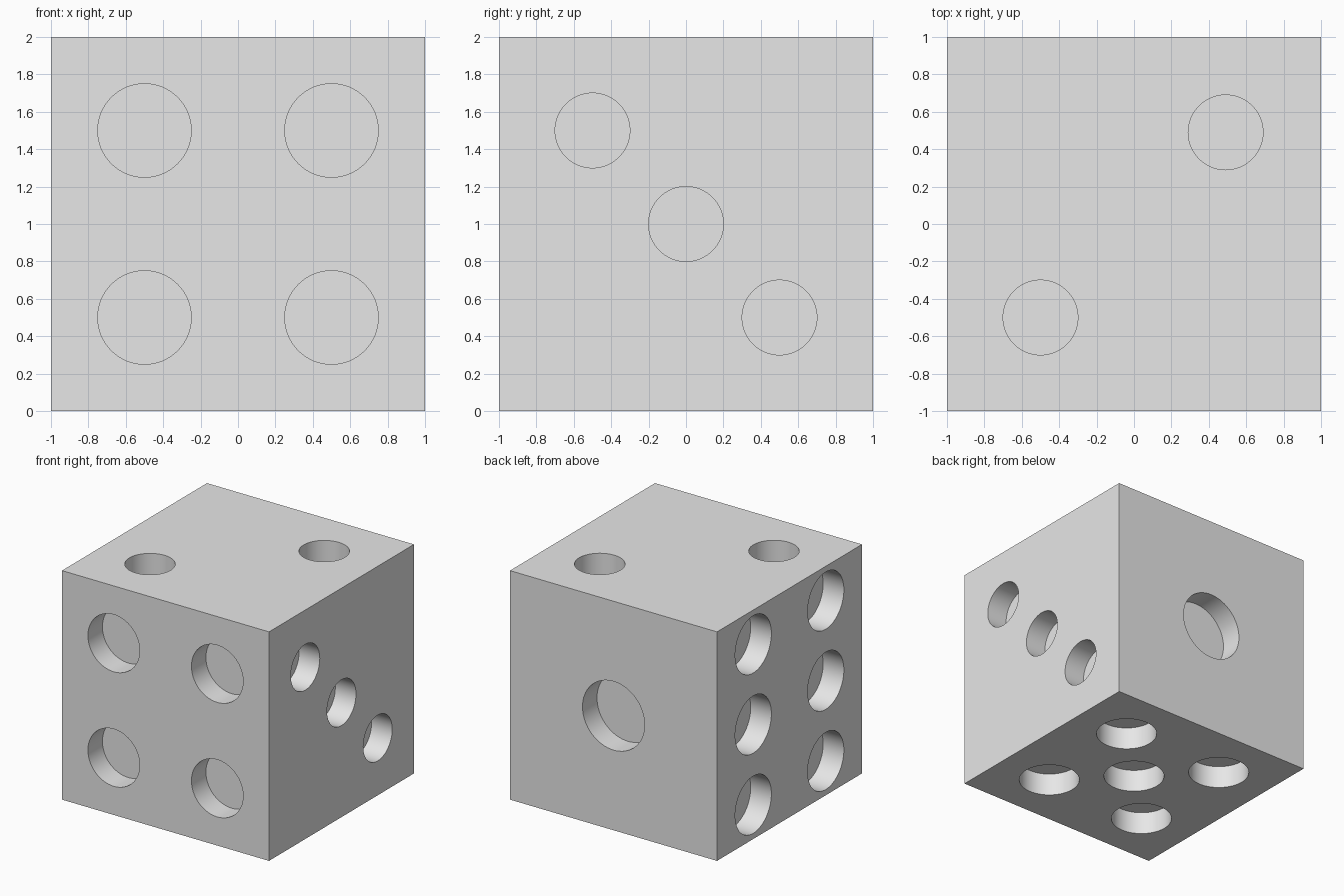
import bpy
import bmesh
import math
from mathutils import Matrix, Vector

cube = bpy.data.objects.get("Cube")
if cube:
    bpy.data.objects.remove(cube, do_unlink=True)

DEPTH = 0.2   # how deep every pip is sunk
SIDES = 64

grey = bpy.data.materials.new("light_grey")
grey.use_nodes = True
grey.diffuse_color = (0.8, 0.8, 0.8, 1)
grey.node_tree.nodes["Principled BSDF"].inputs["Base Color"].default_value = (0.8, 0.8, 0.8, 1)


def make_object(name, bm):
    mesh = bpy.data.meshes.new(name)
    bm.to_mesh(mesh)
    bm.free()
    mesh.materials.append(grey)
    obj = bpy.data.objects.new(name, mesh)
    bpy.context.collection.objects.link(obj)
    return obj


# Solid block
bm = bmesh.new()
bmesh.ops.create_cube(bm, size=2, matrix=Matrix.Translation((0, 0, 1)))
block = make_object("die_block", bm)

# Pips on each face: outward normal, radius, offsets from the cube centre
corners = [(a, b) for a in (-0.5, 0.5) for b in (-0.5, 0.5)]
faces = [
    ((0, 1, 0), 0.3, [(0, 0, 0)]),
    ((0, 0, 1), 0.2, [(-0.5, -0.5, 0), (0.49, 0.49, 0)]),
    ((1, 0, 0), 0.2, [(0, -t, t) for t in (-0.5, 0, 0.5)]),
    ((0, -1, 0), 0.25, [(a, 0, b) for a, b in corners]),
    ((0, 0, -1), 0.25, [(a, b, 0) for a, b in corners + [(0, 0)]]),
    ((-1, 0, 0), 0.25, [(0, a, b) for a in (-0.5, 0.5) for b in (-0.7, 0, 0.7)]),
]

# Cylinders straddling the surface, so half of each sinks into the block
bm = bmesh.new()
for normal, radius, spots in faces:
    normal = Vector(normal)
    turn = normal.to_track_quat('Z', 'Y').to_matrix().to_4x4()
    for spot in spots:
        place = Matrix.Translation(Vector(spot) + normal + Vector((0, 0, 1)))
        bmesh.ops.create_cone(bm, cap_ends=True, segments=SIDES, radius1=radius,
                              radius2=radius, depth=2 * DEPTH, matrix=place @ turn)
cutter = make_object("pip_cutter", bm)
cutter.hide_render = True

# Sink the pips
cut = block.modifiers.new("pips", 'BOOLEAN')
cut.operation = 'DIFFERENCE'
cut.solver = 'EXACT'
cut.object = cutter

bpy.ops.object.select_all(action='DESELECT')
block.select_set(True)
bpy.context.view_layer.objects.active = block
bpy.ops.object.modifier_apply(modifier=cut.name)
bpy.data.objects.remove(cutter, do_unlink=True)

# Round pip walls, crisp rims and faces
bpy.ops.object.shade_smooth_by_angle(angle=math.radians(30))
